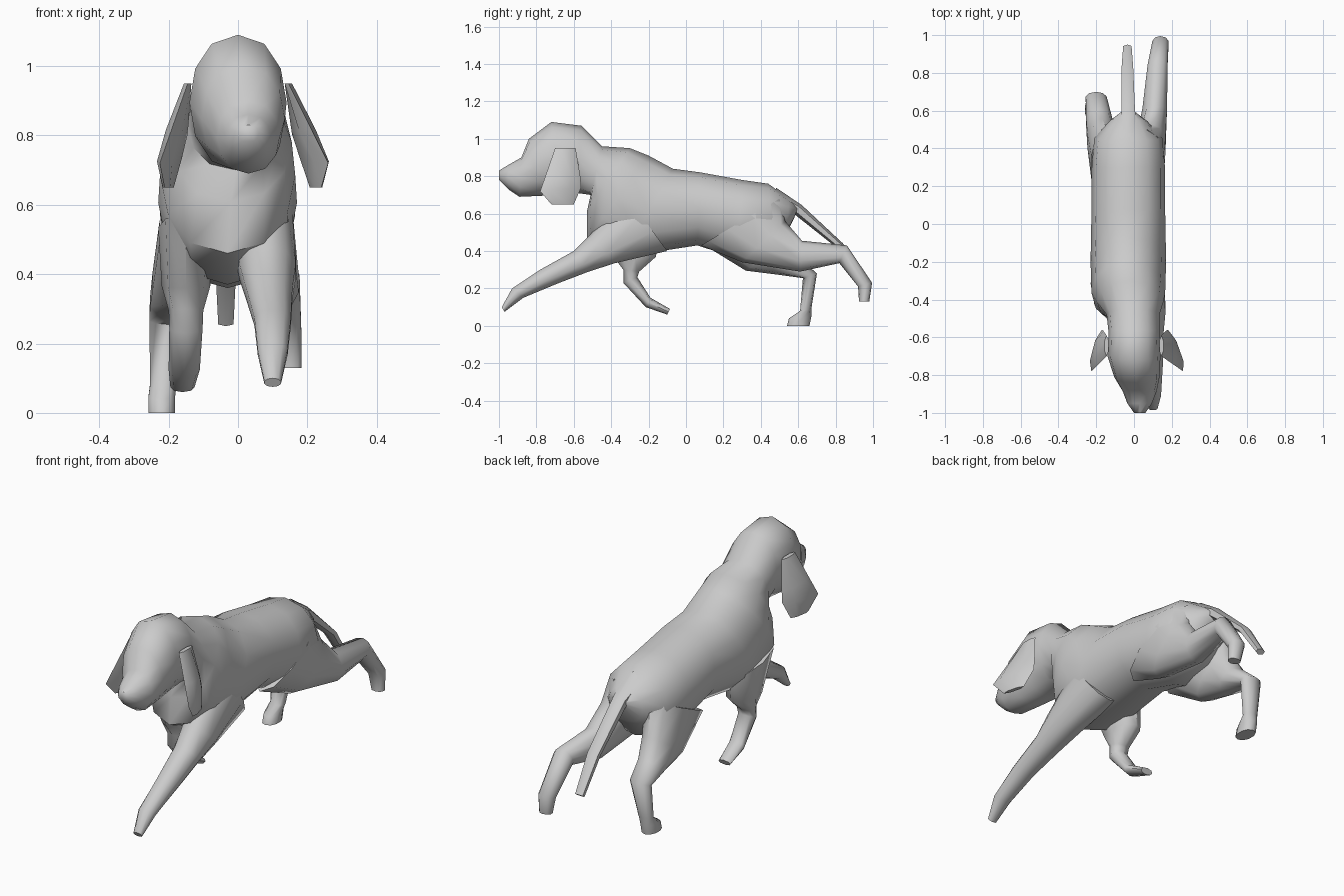
import bpy, bmesh, math


def loft(name, rings, sides=10, full=0.88, angle=60):
    """Loft of rounded sections. Each ring: edge A (y, z), edge B (y, z),
    centre x, half width, optional x skew between A and B."""
    bm = bmesh.new()
    loops = []
    for r in rings:
        ya, za, yb, zb, cx, w = r[:6]
        skew = r[6] if len(r) > 6 else 0
        loop = []
        for i in range(sides):
            a = 2 * math.pi * i / sides
            c, s = math.cos(a), math.sin(a)
            s = math.copysign(abs(s) ** full, s)
            t = (1 - c) / 2
            loop.append(bm.verts.new((cx + w * s + skew * c,
                                      ya + (yb - ya) * t,
                                      za + (zb - za) * t)))
        loops.append(loop)
    for p, q in zip(loops, loops[1:]):
        for i in range(sides):
            j = (i + 1) % sides
            bm.faces.new((p[i], p[j], q[j], q[i]))
    bm.faces.new(loops[0])
    bm.faces.new(loops[-1])
    bmesh.ops.recalc_face_normals(bm, faces=bm.faces)
    me = bpy.data.meshes.new(name)
    bm.to_mesh(me)
    bm.free()
    ob = bpy.data.objects.new(name, me)
    bpy.context.collection.objects.link(ob)
    bpy.ops.object.select_all(action='DESELECT')
    ob.select_set(True)
    bpy.context.view_layer.objects.active = ob
    bpy.ops.object.shade_smooth_by_angle(angle=math.radians(angle))
    return ob


# Head, neck and torso: top edge, bottom edge from nose to rump
loft("head_and_body", [
    (-1.00, .83, -1.00, .78, .03, .03),
    (-.95, .86, -.95, .73, .03, .065),
    (-.88, .90, -.89, .69, .03, .09),
    (-.84, 1.0, -.78, .695, .015, .12),
    (-.72, 1.09, -.68, .70, 0, .14),
    (-.56, 1.07, -.58, .71, 0, .135),
    (-.45, .96, -.51, .70, -.005, .14),
    (-.30, .95, -.53, .61, -.02, .175),
    (-.20, .91, -.53, .46, -.03, .195),
    (-.07, .84, -.33, .37, -.03, .20),
    (.08, .82, .06, .43, -.03, .195),
    (.30, .78, .28, .36, -.03, .195),
    (.44, .76, .47, .40, -.03, .18),
    (.55, .68, .54, .50, -.03, .10),
    (.60, .64, .58, .58, -.03, .04),
], sides=12)

# Front legs: right reaches forward, left is folded under
loft("front_leg_right", [
    (-.32, .70, -.10, .40, .07, .09),
    (-.52, .48, -.38, .335, .085, .085),
    (-.60, .40, -.52, .29, .09, .07),
    (-.78, .30, -.69, .225, .10, .055),
    (-.93, .20, -.87, .15, .10, .045),
    (-.985, .10, -.97, .075, .10, .025),
])
loft("front_leg_left", [
    (-.48, .57, -.15, .50, -.15, .08),
    (-.38, .36, -.16, .37, -.15, .07),
    (-.335, .30, -.25, .29, -.15, .05),
    (-.335, .23, -.26, .26, -.15, .048),
    (-.215, .10, -.19, .15, -.155, .045),
    (-.10, .06, -.085, .09, -.16, .035),
], sides=8)

# Hind legs: right kicks back, left stands on the ground
loft("hind_leg_right", [
    (.50, .68, .08, .43, .07, .09),
    (.53, .56, .30, .34, .09, .08),
    (.62, .455, .61, .29, .11, .068),
    (.86, .43, .82, .335, .125, .055),
    (.995, .23, .92, .21, .14, .045),
    (.98, .13, .925, .13, .15, .035),
])
loft("hind_leg_left", [
    (.50, .62, .10, .43, -.14, .09),
    (.56, .46, .32, .295, -.17, .08),
    (.61, .36, .48, .275, -.185, .072),
    (.70, .28, .625, .255, -.20, .058),
    (.67, .09, .61, .08, -.215, .04),
    (.67, .05, .55, .04, -.22, .04),
    (.66, 0, .54, 0, -.22, .04),
])

# Tail
loft("tail", [
    (.48, .74, .50, .60, -.03, .06),
    (.62, .645, .55, .62, -.03, .04),
    (.84, .44, .79, .43, -.035, .035),
    (.95, .27, .92, .25, -.035, .025),
], sides=6)

# Hanging ears: front edge, back edge from top to tip
for side, spread, name in ((1, 1, "ear_right"), (-1, .7, "ear_left")):
    ear = [(-.70, .95, -.59, .95, 0, .012, 0),
           (-.745, .82, -.565, .80, .045, .028, .02),
           (-.78, .72, -.56, .74, .075, .025, .04),
           (-.72, .65, -.60, .65, .08, .012, .015)]
    loft(name, [(a, b, c, d, side * (.145 + spread * x), w, side * spread * k)
                for a, b, c, d, x, w, k in ear], sides=6, angle=45)
